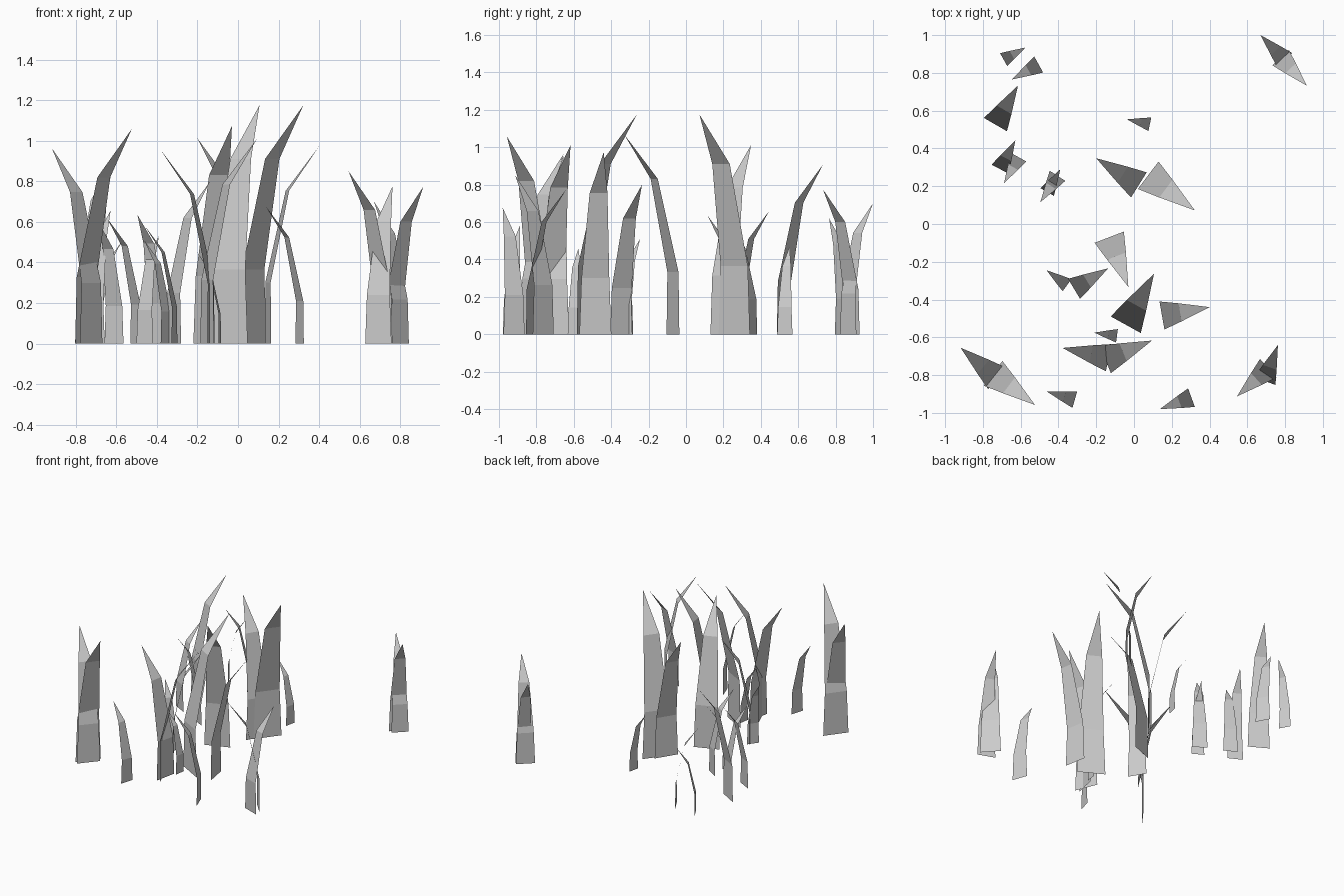
import bpy
from math import cos, sin, radians
from mathutils import Vector

# every blade is a scaled copy: tip x, tip y, height, lean heading in degrees
LARGE = [(.322, .072, 1.175, -37), (-.20, .348, 1.012, 148),
         (.106, -.263, 1.175, 61), (-.03, -.333, 1.072, -69),
         (.095, -.617, 1.012, 22), (-.378, -.656, .95, 168),
         (.40, -.44, .973, 10)]
PAIRS = [(-.918, -.655, .963, 140), (-.524, -.958, 1.058, -37),
         (.545, -.913, .85, 222), (.762, -.64, .775, 70),
         (.67, 1.0, .70, 134), (.915, .732, .775, -47),
         (-.614, .733, .908, 60)]
SMALL = [(-.137, -.235, .80, 31), (-.463, -.245, .51, 144),
         (-.21, -.575, .46, 172), (-.46, -.888, .58, 164),
         (.137, -.98, .676, 200), (-.037, .554, .47, 168),
         (-.647, .765, .62, 209), (-.575, .934, .50, 29),
         (-.628, .443, .657, 62), (-.688, .216, .60, 241),
         (-.496, .115, .635, 237), (-.39, .29, .53, 60)]

LEAN, WIDTH = .263, .178     # tip overhang and base width per unit height
ROWS = [(0, 0, 1), (.31, 0, .87), (.775, .38, .56)]   # height, lean, width


def grass_blade(name, x, y, height, heading):
    a = radians(heading)
    lean = Vector((cos(a), sin(a), 0)) * LEAN * height
    half = Vector((-sin(a), cos(a), 0)) * WIDTH * height / 2
    base = Vector((x, y, 0)) - lean
    verts = []
    for h, l, w in ROWS:
        c = base + lean * l + Vector((0, 0, height * h))
        verts += [c + half * w, c - half * w]
    verts.append(Vector((x, y, height)))
    # two stem quads and a pointed tip
    faces = [(i, i + 1, i + 3, i + 2) for i in (0, 2)] + [(4, 5, 6)]
    mesh = bpy.data.meshes.new(name)
    mesh.from_pydata([tuple(v) for v in verts], [], faces)
    bpy.context.collection.objects.link(bpy.data.objects.new(name, mesh))


for name, blades in (("large_grass_blade", LARGE), ("paired_grass_blade", PAIRS),
                     ("small_grass_blade", SMALL)):
    for blade in blades:
        grass_blade(name, *blade)
